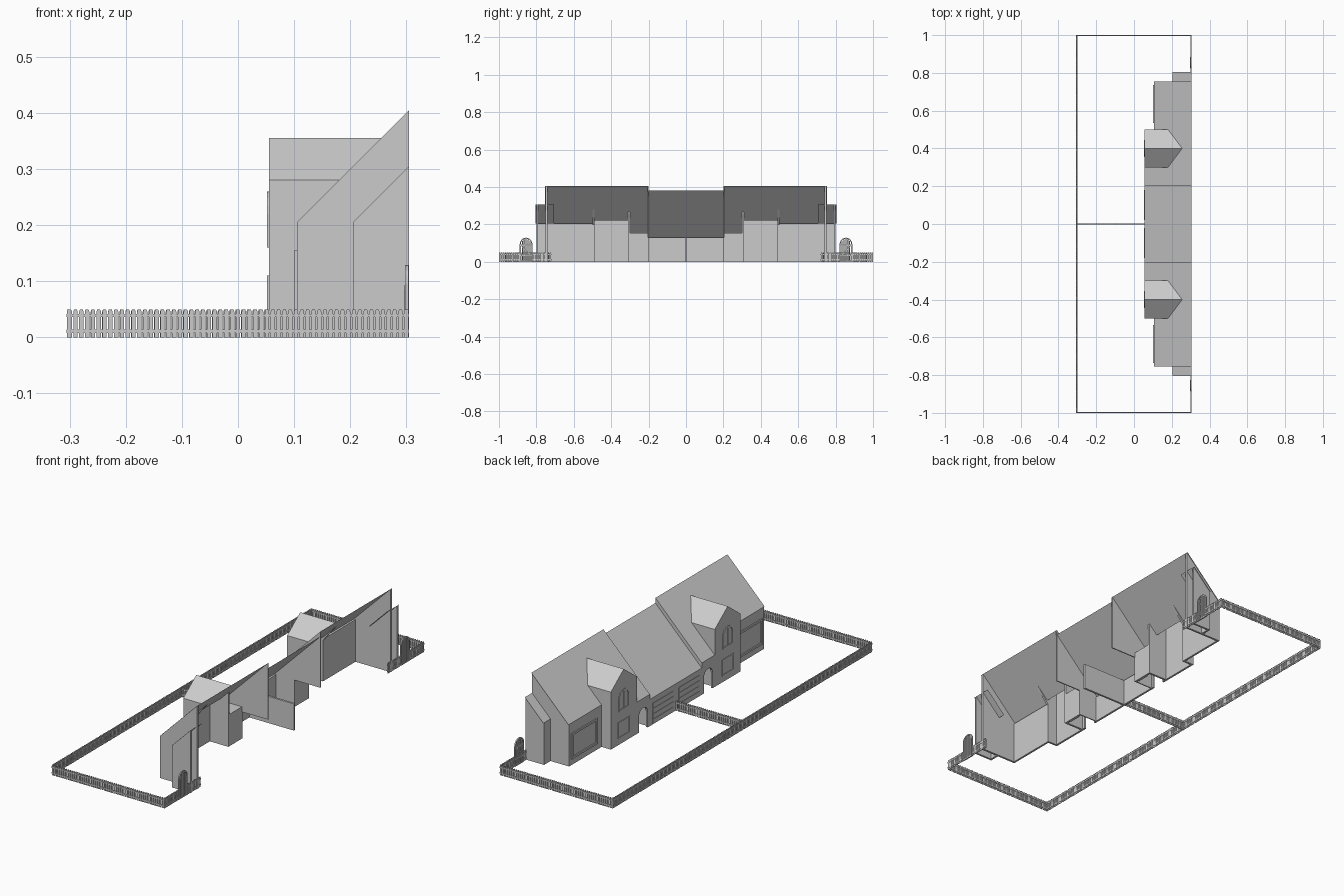
import bpy, bmesh, math

if "Cube" in bpy.data.objects:
    bpy.data.objects.remove(bpy.data.objects["Cube"])

T = 0.01  # wall thickness


def mesh_object(name, bm):
    bmesh.ops.recalc_face_normals(bm, faces=bm.faces)
    me = bpy.data.meshes.new(name)
    bm.to_mesh(me)
    bm.free()
    ob = bpy.data.objects.new(name, me)
    bpy.context.collection.objects.link(ob)
    return ob


def place(axis, u, v, d):
    # (u, v) is (y, z) for axis x, (x, z) for axis y
    return (d, u, v) if axis == 'x' else (u, d, v)


def add_prism(bm, axis, pts, a, b):
    lo = [bm.verts.new(place(axis, u, v, a)) for u, v in pts]
    hi = [bm.verts.new(place(axis, u, v, b)) for u, v in pts]
    bm.faces.new(lo)
    bm.faces.new(hi)
    n = len(pts)
    for i in range(n):
        j = (i + 1) % n
        bm.faces.new((lo[i], lo[j], hi[j], hi[i]))


def prism(name, axis, pts, a, b):
    bm = bmesh.new()
    add_prism(bm, axis, pts, a, b)
    return mesh_object(name, bm)


def rect(u0, u1, v0, v1):
    return [(u0, v0), (u1, v0), (u1, v1), (u0, v1)]


def arch(cy, r, base, spring, n=8):
    # outline with a half-round top
    pts = [(cy - r, base)]
    pts += [(cy - r * math.cos(math.pi * i / n), spring + r * math.sin(math.pi * i / n))
            for i in range(n + 1)]
    return pts + [(cy + r, base)]


def sheet(name, *polys):
    bm = bmesh.new()
    for p in polys:
        bm.faces.new([bm.verts.new(c) for c in p])
    return mesh_object(name, bm)


def ring(bm, outer, inner, a, b):
    # closed frame between two outlines of equal length
    n = len(outer)
    for i in range(n):
        j = (i + 1) % n
        add_prism(bm, 'x', [outer[i], outer[j], inner[j], inner[i]], a, b)


def fence(name, axis, start, end, d, pitch=0.0103):
    bm = bmesh.new()
    n = max(1, round((end - start) / pitch))
    step = (end - start) / n
    for i in range(n):
        u, w = start + (i + 0.5) * step, 0.0038
        top = [(u - w, 0), (u - w, .046), (u - w * .6, .050), (u + w * .6, .050),
               (u + w, .046), (u + w, 0)]
        add_prism(bm, axis, top, d - .0015, d + .0015)
    for z in (.008, .036):
        add_prism(bm, axis, rect(start, end, z, z + .006), d - .003, d + .003)
    return mesh_object(name, bm)


def house(s, side):
    def nm(t):
        return side + '_' + t

    def Y(pts):
        return [(s * u, v) for u, v in pts]

    def wx(t, pts, a, b=None):       # wall facing the street
        return prism(nm(t), 'x', Y(pts), a, a + T if b is None else b)

    def wy(t, pts, y0, y1):          # wall facing sideways
        return prism(nm(t), 'y', pts, s * y0, s * y1)

    # street walls
    wx('main_front_wall', rect(.5, .75, 0, .205), .105)
    wx('wing_front_wall', rect(.75, .8, 0, .205), .205)
    wx('garage_front_wall', rect(0, .2, 0, .13), .055)
    wx('gable_front_wall', [(.3, 0), (.5, 0), (.5, .28), (.4, .355), (.3, .28)], .055)
    wx('porch_arch_wall', [(.2, 0)] + arch(.25, .034, 0, .075) + [(.3, 0), (.3, .155), (.2, .155)], .055)
    wx('porch_back_wall', rect(.2, .3, 0, .155), .155)
    wx('porch_door', rect(.22, .28, 0, .11), .151, .155)
    sheet(nm('porch_ceiling'), [(.055, s * .2, .155), (.165, s * .2, .155),
                                (.165, s * .3, .155), (.055, s * .3, .155)])

    # side walls
    wy('main_end_wall', [(.105, 0), (.305, 0), (.305, .405), (.105, .205)], .74, .75)
    wy('wing_end_wall', [(.205, 0), (.305, 0), (.305, .305), (.205, .205)], .79, .8)
    wy('gable_outer_wall', [(.055, 0), (.115, 0), (.115, .2), (.18, .28), (.055, .28)], .49, .5)
    wy('gable_inner_wall', [(.055, 0), (.165, 0), (.165, .265), (.18, .28), (.055, .28)], .3, .31)
    wy('party_wall', [(.055, 0), (.155, 0), (.155, .13), (.305, .13), (.305, .405), (.055, .155)], .2, .205)

    # roofs
    outline = [(.2, .055), (.3, .055), (.3, .12), (.5, .12), (.5, .105),
               (.755, .105), (.755, .305), (.2, .305)]
    sheet(nm('main_roof'), [(x, s * y, x + .1) for y, x in outline])
    sheet(nm('wing_roof'), [(x, s * y, x) for y, x in
                            ((.705, .205), (.805, .205), (.805, .305), (.705, .305))])
    sheet(nm('gable_roof'), *[[(.055, s * .4, .355), (.255, s * .4, .355),
                               (.18, s * y, .28), (.055, s * y, .28)] for y in (.3, .5)])

    # wide window
    bm = bmesh.new()
    ring(bm, Y(rect(.535, .735, .03, .155)), Y(rect(.545, .725, .04, .145)), .100, .105)
    mesh_object(nm('wide_window_frame'), bm)

    # arched window and lower panel on the gable
    bm = bmesh.new()
    ring(bm, Y(arch(.4, .04, .16, .22)), Y(arch(.4, .033, .167, .22)), .052, .055)
    add_prism(bm, 'x', Y(rect(.398, .402, .167, .253)), .053, .055)
    mesh_object(nm('arched_window_frame'), bm)
    bm = bmesh.new()
    ring(bm, Y(rect(.355, .445, .03, .11)), Y(rect(.361, .439, .036, .104)), .052, .055)
    mesh_object(nm('lower_window_frame'), bm)

    # garage door slats
    bm = bmesh.new()
    for i in range(4):
        add_prism(bm, 'x', Y(rect(.02, .18, .002 + i * .026, .025 + i * .026)), .053, .055)
    mesh_object(nm('garage_door'), bm)

    # arched garden gate
    bm = bmesh.new()
    ring(bm, Y(arch(.855, .034, 0, .095)), Y(arch(.855, .028, .006, .095)), .298, .304)
    for y, top in ((.835, .112), (.845, .12), (.855, .123), (.865, .12), (.875, .112)):
        add_prism(bm, 'x', Y(rect(y - .003, y + .003, .004, top)), .300, .303)
    for z in (.03, .085):
        add_prism(bm, 'x', Y(rect(.826, .884, z, z + .008)), .297, .300)
    add_prism(bm, 'x', Y([(.827, .036), (.834, .036), (.883, .086), (.876, .086)]), .297, .300)
    mesh_object(nm('garden_gate'), bm)

    # fences
    for part, y0, y1 in (('inner', .72, .82), ('outer', .89, 1.0)):
        a, b = sorted((s * y0, s * y1))
        fence(nm('rear_fence_' + part), 'x', a, b, .302)
    fence(nm('end_fence'), 'y', -.305, .305, s * .997)


for sign, label in ((1, 'far'), (-1, 'near')):
    house(sign, label)

# shared parts
prism('garage_divider', 'y', rect(.055, .305, 0, .13), -.005, .005)
sheet('garage_roof', [(.055, -.2, .13), (.055, .2, .13), (.305, .2, .38), (.305, -.2, .38)])
fence('street_fence', 'x', -1, 1, -.303)
fence('dividing_fence', 'y', -.305, .055, 0)
